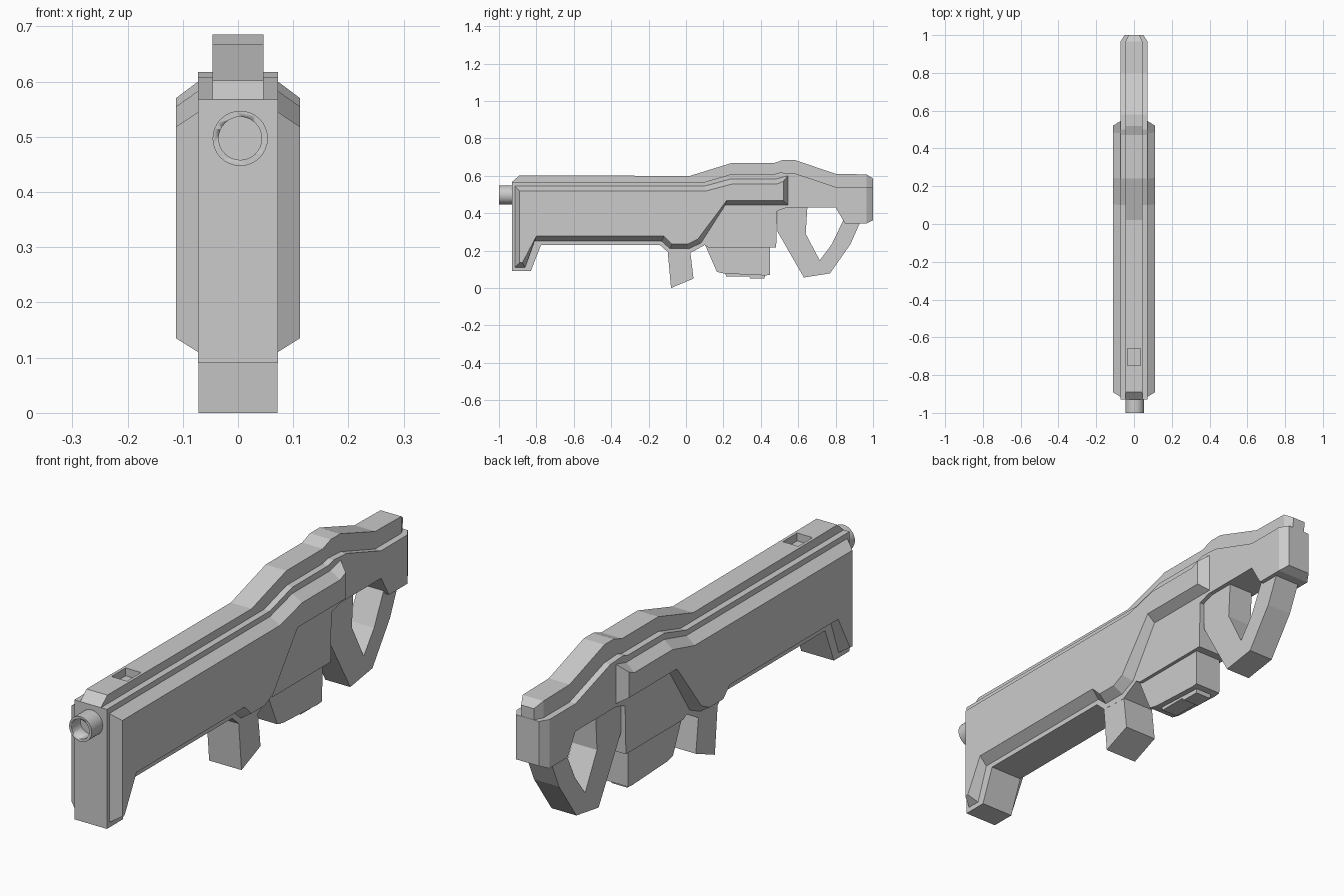
import bpy, bmesh, math


def loft(name, sections):
    """Join matching (y, z) outlines placed at the given x values, cap both ends."""
    bm = bmesh.new()
    rings = [[bm.verts.new((x, y, z)) for y, z in pts] for x, pts in sections]
    n = len(rings[0])
    for a, b in zip(rings, rings[1:]):
        for i in range(n):
            j = (i + 1) % n
            bm.faces.new((a[i], a[j], b[j], b[i]))
    bm.faces.new(rings[0])
    bm.faces.new(rings[-1])
    bmesh.ops.recalc_face_normals(bm, faces=bm.faces)
    me = bpy.data.meshes.new(name)
    bm.to_mesh(me)
    bm.free()
    ob = bpy.data.objects.new(name, me)
    bpy.context.collection.objects.link(ob)
    return ob


def slab(name, half, pts):
    return loft(name, [(-half, pts), (half, pts)])


def tail(name, half, end_half, pts):
    """Slab whose y = 1 end is pinched in."""
    ob = slab(name, half, pts)
    for v in ob.data.vertices:
        if v.co.y > 0.99:
            v.co.x = math.copysign(end_half, v.co.x)
    return ob


def cut(ob, cutter):
    m = ob.modifiers.new("cut", 'BOOLEAN')
    m.object = cutter
    m.solver = 'EXACT'
    cutter.hide_render = True
    cutter.hide_set(True)


def cylinder(name, r, y0, y1):
    bpy.ops.mesh.primitive_cylinder_add(vertices=32, radius=r, depth=y1 - y0,
                                        location=(0.004, (y0 + y1) / 2, 0.497),
                                        rotation=(math.pi / 2, 0, 0))
    ob = bpy.context.object
    ob.name = name
    bpy.ops.object.shade_smooth_by_angle(angle=math.radians(30))
    return ob


# Main body
slab("body", 0.072, [
    (-0.93, 0.09), (-0.83, 0.09), (-0.775, 0.23), (-0.14, 0.23), (-0.095, 0.19),
    (0.02, 0.185), (0.10, 0.23), (0.12, 0.217), (0.482, 0.217), (0.487, 0.412),
    (0.54, 0.43), (0.80, 0.43), (0.85, 0.345), (0.965, 0.345), (0.965, 0.54),
    (0.80, 0.54), (0.58, 0.613), (0.50, 0.617), (0.47, 0.608), (0.24, 0.608),
    (0.10, 0.567), (-0.93, 0.567)])
tail("body_end", 0.072, 0.05,
     [(0.965, 0.345), (1.0, 0.362), (1.0, 0.54), (0.965, 0.54)])

# Top rail with sight pocket
rail = slab("top_rail", 0.046, [
    (-0.92, 0.50), (-0.93, 0.567), (-0.89, 0.602), (0.02, 0.599), (0.24, 0.667),
    (0.47, 0.667), (0.52, 0.685), (0.58, 0.685), (0.80, 0.61), (0.965, 0.607),
    (0.965, 0.50)])
tail("top_rail_end", 0.046, 0.028,
     [(0.965, 0.50), (0.998, 0.50), (1.0, 0.585), (0.965, 0.607)])
pocket = slab("pocket_cutter", 0.034,
              [(-0.75, 0.57), (-0.66, 0.57), (-0.66, 0.70), (-0.75, 0.70)])
cut(rail, pocket)

# Bevelled side panels
outer = [(-0.915, 0.11), (-0.86, 0.11), (-0.81, 0.25), (-0.13, 0.25), (-0.085, 0.21),
         (0.015, 0.21), (0.08, 0.24), (0.21, 0.443), (0.545, 0.443), (0.545, 0.60),
         (0.48, 0.583), (0.24, 0.583), (0.10, 0.545), (-0.915, 0.545)]
inner = [(-0.89, 0.135), (-0.875, 0.135), (-0.80, 0.277), (-0.118, 0.277), (-0.075, 0.235),
         (0.01, 0.235), (0.062, 0.26), (0.217, 0.467), (0.52, 0.467), (0.52, 0.57),
         (0.485, 0.555), (0.245, 0.555), (0.105, 0.518), (-0.89, 0.518)]
panel = loft("side_panel", [(0.068, outer), (0.072, outer), (0.112, inner)])
panel.modifiers.new("mirror", 'MIRROR')

# Foregrip
slab("foregrip", 0.0715, [(-0.1, 0.22), (-0.08, 0.0), (0.04, 0.05), (0.02, 0.22)])

# Magazine and its base plate
slab("magazine", 0.058, [(0.10, 0.235), (0.165, 0.086), (0.205, 0.077), (0.425, 0.067),
                         (0.448, 0.07), (0.45, 0.235)])
slab("magazine_plate", 0.035, [(0.205, 0.09), (0.215, 0.062), (0.335, 0.062),
                               (0.345, 0.05), (0.42, 0.05), (0.425, 0.09)])

# Rear grip loop
slab("rear_grip", 0.055, [
    (0.49, 0.44), (0.49, 0.30), (0.63, 0.056), (0.77, 0.078), (0.88, 0.235),
    (0.935, 0.36), (0.84, 0.36), (0.78, 0.235), (0.715, 0.147), (0.64, 0.29),
    (0.65, 0.45)])

# Barrel with bore
barrel = cylinder("barrel", 0.05, -1.0, -0.90)
bore = cylinder("bore_cutter", 0.039, -1.05, -0.945)
cut(barrel, bore)
